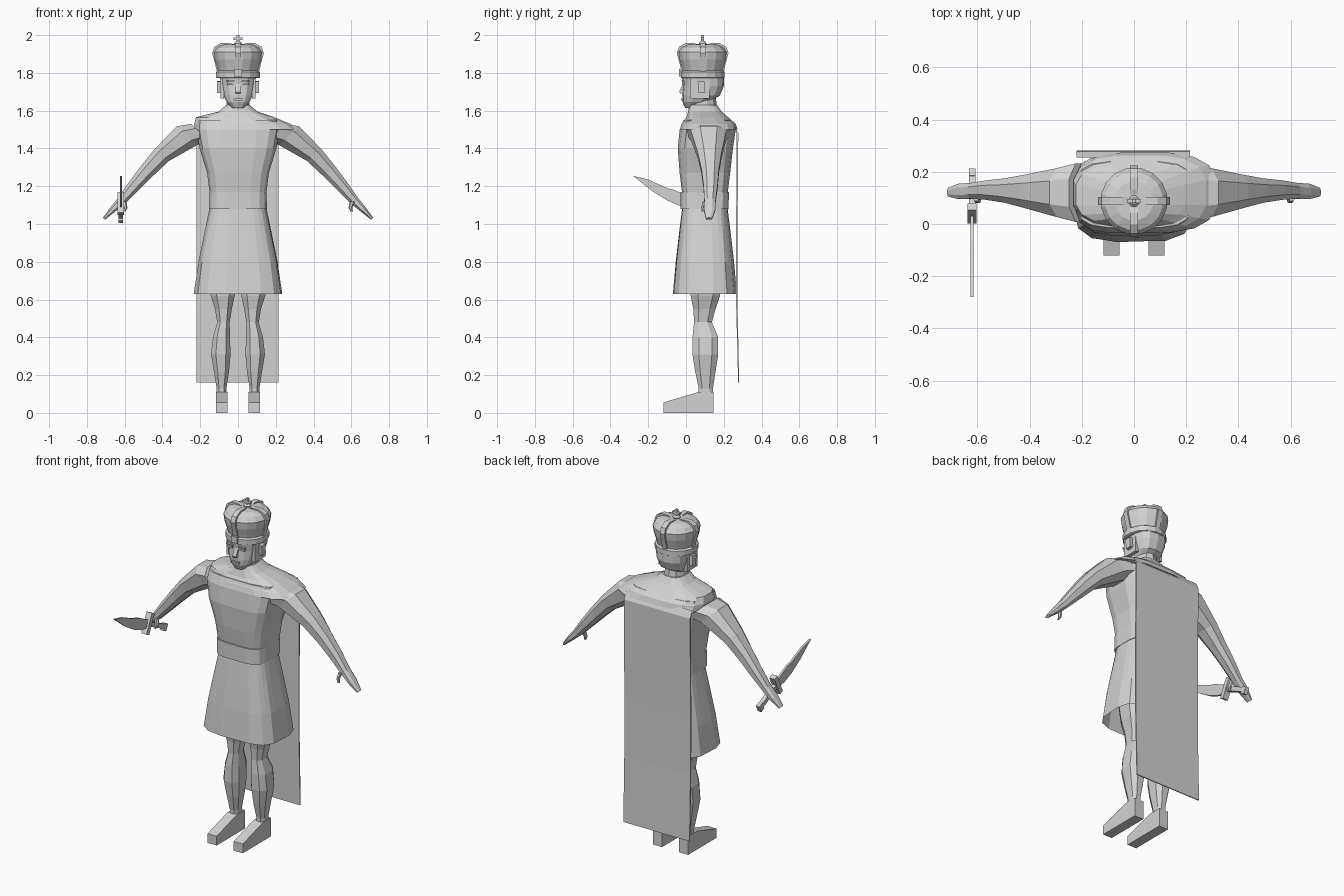
import bpy, bmesh, math
from mathutils import Vector

if "Cube" in bpy.data.objects:
    bpy.data.objects.remove(bpy.data.objects["Cube"], do_unlink=True)

stone = bpy.data.materials.new("plain grey")
stone.use_nodes = True
GREY = (0.65, 0.65, 0.65, 1)
stone.diffuse_color = GREY
stone.node_tree.nodes["Principled BSDF"].inputs["Base Color"].default_value = GREY


def finish(name, bm):
    bmesh.ops.recalc_face_normals(bm, faces=bm.faces[:])
    mesh = bpy.data.meshes.new(name)
    bm.to_mesh(mesh)
    bm.free()
    mesh.materials.append(stone)
    obj = bpy.data.objects.new(name, mesh)
    bpy.context.collection.objects.link(obj)
    return obj


def tube(name, rings, u, v, n=8, power=2, caps=(True, True), pleat=0):
    """Skin superellipse rings of (centre, half u, half v)."""
    bm = bmesh.new()
    u, v = Vector(u), Vector(v)
    loops = []
    for k, (c, a, b) in enumerate(rings):
        loop = []
        for i in range(n):
            t = math.tau * (i + 0.5) / n
            s = 1 - pleat * k * (i % 2)
            cu, sv = [math.copysign(abs(f) ** (2 / power), f) * s for f in (math.cos(t), math.sin(t))]
            loop.append(bm.verts.new(Vector(c) + u * a * cu + v * b * sv))
        loops.append(loop)
    for p, q in zip(loops, loops[1:]):
        for i in range(n):
            j = (i + 1) % n
            bm.faces.new((p[i], p[j], q[j], q[i]))
    if caps[0]:
        bm.faces.new(loops[0])
    if caps[1]:
        bm.faces.new(loops[-1])
    return finish(name, bm)


def stack(name, levels, **kw):
    """Upright loft through levels of (z, x0, x1, y0, y1)."""
    rings = [(((x0 + x1) / 2, (y0 + y1) / 2, z), (x1 - x0) / 2, (y1 - y0) / 2)
             for z, x0, x1, y0, y1 in levels]
    return tube(name, rings, (1, 0, 0), (0, 1, 0), **kw)


def even(levels):
    return [(z, -x, x, y0, y1) for z, x, y0, y1 in levels]


def plate(name, outline, x, width):
    """Side outline of (y, z) points given a width along x."""
    bm = bmesh.new()
    face = bm.faces.new([bm.verts.new((x - width / 2, y, z)) for y, z in outline])
    new = bmesh.ops.extrude_face_region(bm, geom=[face])["geom"]
    bmesh.ops.translate(bm, vec=(width, 0, 0), verts=[g for g in new if isinstance(g, bmesh.types.BMVert)])
    return finish(name, bm)


def box(name, centre, size, tilt=0):
    bm = bmesh.new()
    bmesh.ops.create_cube(bm, size=1)
    for vert in bm.verts:
        vert.co = Vector([a * b for a, b in zip(vert.co, size)])
    obj = finish(name, bm)
    obj.location = centre
    obj.rotation_euler.x = tilt
    return obj


# Tunic, belt and pleated skirt
stack("tunic", even([(1.15, .15, -.02, .22), (1.27, .165, -.035, .235), (1.40, .205, -.045, .25),
                     (1.50, .225, -.035, .265), (1.55, .22, -.015, .24)]), n=16, power=4)
stack("belt", even([(1.08, .155, -.03, .225), (1.17, .152, -.03, .23)]), n=16, power=4)
stack("skirt", even([(1.09, .15, -.02, .22), (.97, .175, -.035, .235),
                     (.80, .21, -.055, .255), (.63, .235, -.07, .27)]),
      n=28, power=3.4, caps=(True, False), pleat=.008)

# Shoulder mantle, lopsided towards the left arm, and the neck
stack("mantle", [(1.50, -.235, .32, -.035, .275), (1.53, -.235, .28, -.025, .265),
                 (1.565, -.225, .195, .0, .225), (1.595, -.105, .105, .01, .19),
                 (1.63, -.062, .062, .02, .165)], n=16, power=3)
stack("neck", even([(1.58, .066, .015, .17), (1.69, .06, .01, .155)]), n=10)

# Cape hanging down the back
plate("cape", [(.255, 1.52), (.268, 1.48), (.265, .9), (.266, .55), (.276, .16),
               (.282, .16), (.273, .55), (.272, .9), (.277, 1.48)], -.003, .435)

# Arms, thumbs, legs, shoes, ears, eyes and hair on both sides
for s, side in ((1, "left"), (-1, "right")):
    across = (.74 * s, 0, .68)
    tube(side + "_arm", [((.20 * s, .12, 1.485), .12, .07), ((.27 * s, .12, 1.468), .10, .078),
                         ((.403 * s, .125, 1.366), .068, .052), ((.48 * s, .128, 1.283), .05, .044),
                         ((.555 * s, .13, 1.197), .04, .035), ((.62 * s, .127, 1.12), .032, .025),
                         ((.665 * s, .125, 1.075), .032, .018), ((.71 * s, .122, 1.028), .018, .008)],
         (0, 1, 0), across, n=8, power=2.4)
    tube(side + "_thumb", [((.605 * s, .10, 1.12), .014, .014), ((.595 * s, .09, 1.085), .011, .010),
                           ((.603 * s, .085, 1.065), .006, .006)], (0, 1, 0), (1, 0, 0), n=6)
    leg = [(.72, .01, .165, .015, .195), (.62, .013, .148, .02, .185), (.55, .03, .125, .035, .16),
           (.48, .042, .112, .04, .14), (.40, .04, .135, .03, .175), (.31, .036, .146, .03, .175),
           (.22, .045, .13, .045, .16), (.13, .06, .115, .065, .145), (.05, .06, .115, .065, .145)]
    stack(side + "_leg", [(z, min(a * s, b * s), max(a * s, b * s), c, d) for z, a, b, c, d in leg],
          n=8, power=2.6)
    plate(side + "_shoe", [(-.12, 0), (.145, 0), (.145, .11), (.065, .11), (-.12, .055)], .086 * s, .06)
    box(side + "_ear", (.1 * s, .082, 1.725), (.024, .035, .06), .1)
    box(side + "_hair_lock", (.083 * s, .075, 1.73), (.02, .1, .13))
    box(side + "_eye", (.04 * s, -.014, 1.742), (.03, .014, .011))
    box(side + "_eyebrow", (.04 * s, -.018, 1.757), (.042, .014, .007))

# Head with nose and lips
stack("head", even([(1.615, .032, -.005, .07), (1.645, .062, -.018, .12), (1.68, .08, -.02, .18),
                    (1.73, .092, -.016, .2), (1.79, .098, -.022, .2)]), n=14, power=2.7)
plate("nose", [(-.012, 1.75), (-.036, 1.70), (-.03, 1.69), (-.01, 1.69)], 0, .024)
box("lips", (0, -.021, 1.66), (.045, .012, .01))

# Crown: band, puffed cap, four arches and a cross
CY = .088


def round_stack(name, levels, n=16, **kw):
    return stack(name, [(z, -r, r, CY - r, CY + r) for z, r in levels], n=n, **kw)


round_stack("crown_band", [(1.772, .112), (1.775, .118), (1.805, .118), (1.812, .108)])
round_stack("crown_cap", [(1.80, .104), (1.83, .112), (1.87, .124), (1.91, .129),
                          (1.935, .112), (1.95, .075), (1.952, .02)])
ARCH = [(.11, 1.80), (.122, 1.85), (.137, 1.905), (.125, 1.938), (.09, 1.958), (.045, 1.957), (0, 1.945)]
INNER = [(0, 1.93), (.07, 1.93), (.11, 1.905), (.10, 1.80)]
for i in range(4):
    arch = plate("crown_arch_%d" % (i + 1), ARCH + INNER, 0, .03)
    arch.rotation_euler.z = i * math.pi / 2
    arch.location.y = CY
round_stack("crown_orb", [(1.945, .018), (1.958, .022), (1.968, .012)], n=8)
box("cross_upright", (0, CY, 1.978), (.014, .016, .044))
box("cross_bar", (0, CY, 1.98), (.05, .016, .013))
box("crown_jewel", (0, CY - .12, 1.80), (.04, .012, .04))

# Short sword in the right hand
SX = -.62
plate("sword_blade", [(-.28, 1.255), (-.20, 1.235), (-.10, 1.19), (-.06, 1.18), (.03, 1.135),
                      (.02, 1.09), (-.03, 1.095), (-.10, 1.125), (-.18, 1.175)], SX, .012)
tilt = -math.atan2(.235, .49)
box("sword_guard", (SX, .04, 1.108), (.035, .028, .12), tilt)
box("sword_grip", (SX, .115, 1.07), (.024, .16, .026), tilt)
box("sword_pommel", (SX, .19, 1.03), (.024, .03, .042), tilt)
